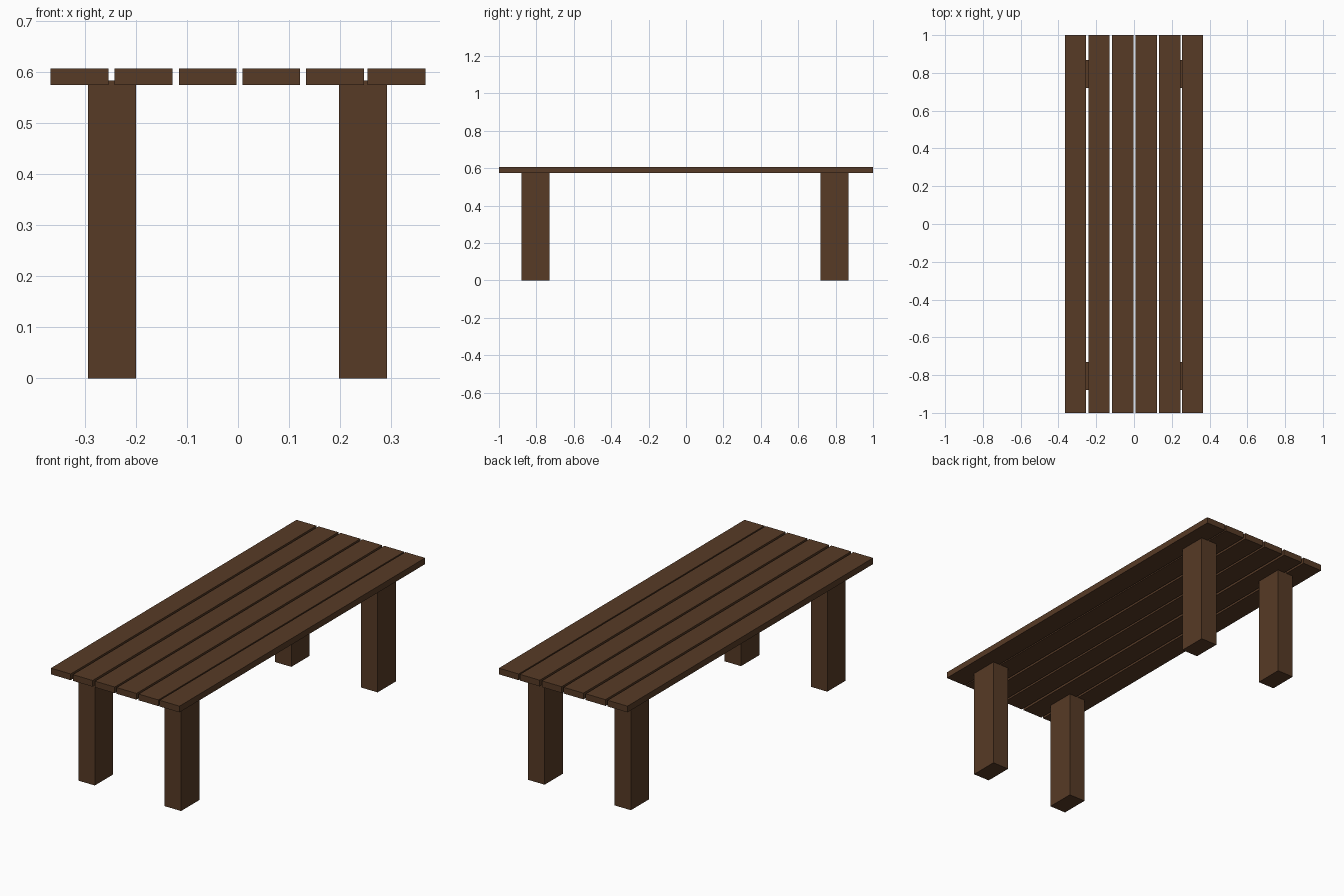
import bpy

if "Cube" in bpy.data.objects:
    bpy.data.objects.remove(bpy.data.objects["Cube"])

wood = bpy.data.materials.new("dark_wood")
wood.diffuse_color = (0.095, 0.043, 0.019, 1)
wood.use_nodes = True
wood.node_tree.nodes["Principled BSDF"].inputs["Base Color"].default_value = wood.diffuse_color


def box(name, x, y, z):
    """Box from (min, max) ranges on each axis."""
    bpy.ops.mesh.primitive_cube_add(size=1, location=[sum(r) / 2 for r in (x, y, z)])
    ob = bpy.context.object
    ob.name = name
    ob.scale = [r[1] - r[0] for r in (x, y, z)]
    bpy.ops.object.transform_apply(location=False, rotation=False, scale=True)
    ob.data.materials.append(wood)
    return ob


# Table top: six long planks with slightly uneven gaps
PLANK_WIDTH = 0.113
for i, cx in enumerate((-0.310, -0.185, -0.059, 0.065, 0.190, 0.310)):
    box(f"top_plank_{i + 1}", (cx - PLANK_WIDTH / 2, cx + PLANK_WIDTH / 2),
        (-1, 1), (0.574, 0.606))

# Four rectangular legs, let slightly into the planks
for side, x in (("left", (-0.294, -0.200)), ("right", (0.198, 0.292))):
    for end, y in (("front", (-0.880, -0.731)), ("back", (0.720, 0.868))):
        box(f"{end}_{side}_leg", x, y, (0, 0.583))
